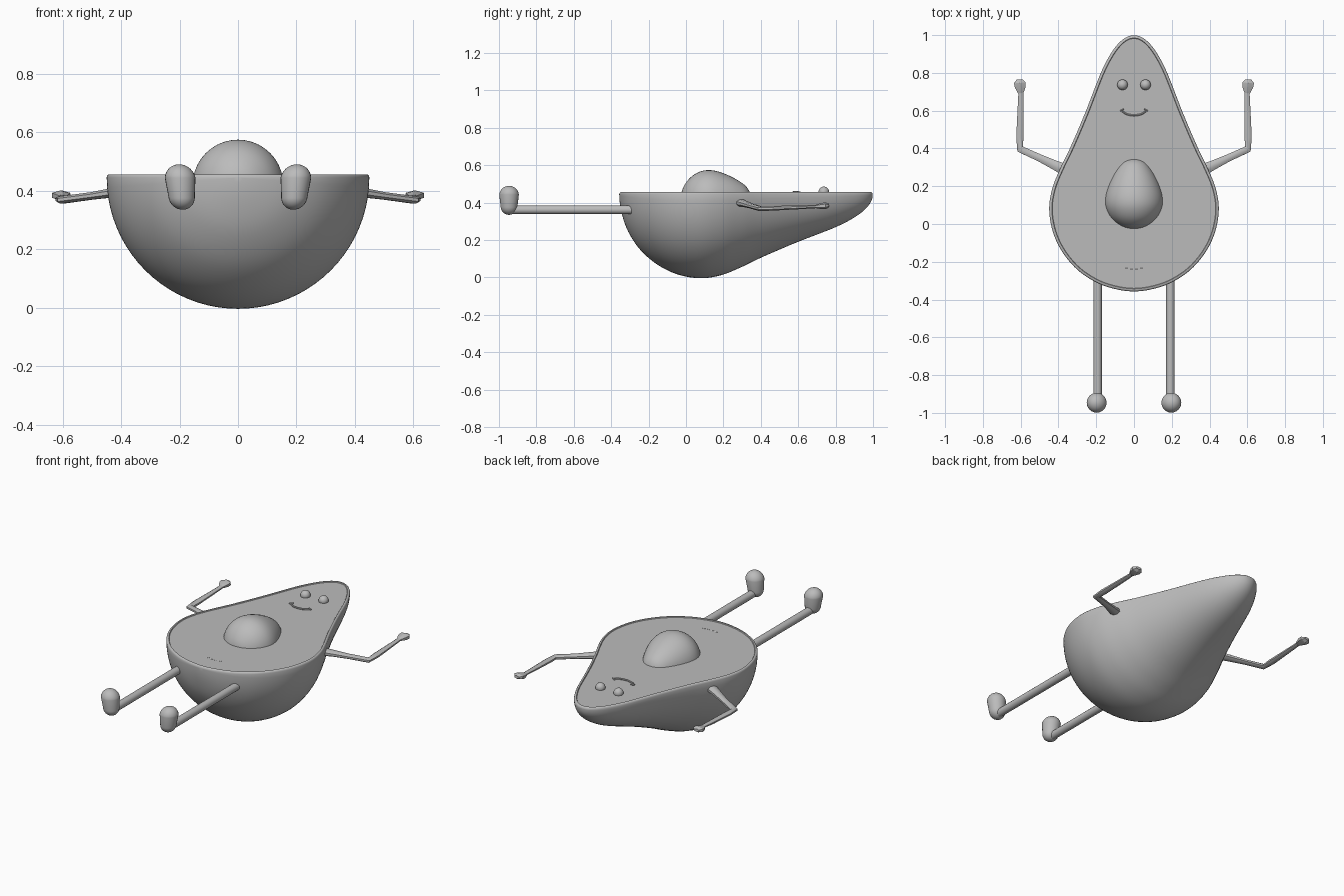
import bpy, bmesh, math
from mathutils import Vector

if "Cube" in bpy.data.objects:
    bpy.data.objects.remove(bpy.data.objects["Cube"])

grey = bpy.data.materials.new("plain grey")
grey.diffuse_color = (0.5, 0.5, 0.5, 1)
grey.use_nodes = True
grey.node_tree.nodes["Principled BSDF"].inputs["Base Color"].default_value = grey.diffuse_color
RIM = 0.445  # height of the cut plane, which is also the lathe axis


def finish(name, bm, angle=40):
    bmesh.ops.remove_doubles(bm, verts=bm.verts, dist=1e-5)
    bmesh.ops.recalc_face_normals(bm, faces=bm.faces)
    me = bpy.data.meshes.new(name)
    bm.to_mesh(me)
    bm.free()
    me.materials.append(grey)
    ob = bpy.data.objects.new(name, me)
    bpy.context.collection.objects.link(ob)
    bpy.ops.object.select_all(action='DESELECT')
    ob.select_set(True)
    bpy.context.view_layer.objects.active = ob
    bpy.ops.object.shade_smooth_by_angle(angle=math.radians(angle))
    return ob


def spline(pts, n=6):
    """Smooth curve through 2D (radius, y) points, mirrored at both poles."""
    p = [Vector(q) for q in pts]
    p = [Vector((-p[1].x, p[1].y))] + p + [Vector((-p[-2].x, p[-2].y))]
    out = []
    for i in range(1, len(p) - 2):
        a, b, c, d = p[i - 1:i + 3]
        for k in range(n):
            t = k / n
            out.append(0.5 * (2 * b + (c - a) * t + (2 * a - 5 * b + 4 * c - d) * t * t
                              + (3 * b - a - 3 * c + d) * t ** 3))
    return out + [p[-2]]


def inset(prof, d):
    """Move the outline inward by d."""
    out = []
    for i, q in enumerate(prof):
        a, b = prof[max(i - 1, 0)], prof[min(i + 1, len(prof) - 1)]
        t = (b - a).normalized()
        if i in (0, len(prof) - 1):
            t = Vector((1 if i else -1, 0)) * (-1)
        v = q + Vector((-t.y, t.x)) * d
        out.append(Vector((max(v.x, 0), v.y)))
    return out


def skin(bm, rows, closed=False):
    vs = [[bm.verts.new(c) for c in r] for r in rows]
    for a, b in zip(vs, vs[1:]):
        n = len(a)
        for i in range(n if closed else n - 1):
            j = (i + 1) % n
            bm.faces.new((a[i], a[j], b[j], b[i]))
    return vs


def tube(bm, rings, sides, flat=1.0):
    """Limb through (point, radius) rings; flat squashes it in z."""
    rows = []
    for i, (c, r) in enumerate(rings):
        a, b = Vector(rings[max(i - 1, 0)][0]), Vector(rings[min(i + 1, len(rings) - 1)][0])
        t = (b - a).normalized()
        u = t.cross(Vector((0, 0, 1))).normalized()
        w = u.cross(t)
        rows.append([Vector(c) + r * (math.cos(k) * u + flat * math.sin(k) * w)
                     for k in [2 * math.pi * (s + 0.5) / sides for s in range(sides)]])
    vs = skin(bm, rows, True)
    bm.faces.new(vs[0])
    bm.faces.new(vs[-1])


# Avocado body: half a lathe around the y axis, with a rounded rim
prof = spline([(0, -0.357), (0.1, -0.344), (0.2, -0.309), (0.3, -0.242), (0.38, -0.147),
               (0.43, -0.04), (0.449, 0.08), (0.432, 0.19), (0.39, 0.295), (0.335, 0.41),
               (0.258, 0.59), (0.18, 0.79), (0.13, 0.89), (0.085, 0.953), (0.04, 0.989), (0, 0.998)])
prof.reverse()  # tip to base, so that the inset points inward
prof = [Vector(p) for p in prof]
bm = bmesh.new()
N = 40
skin(bm, [[(p.x * math.cos(math.pi * k / N), p.y, RIM - p.x * math.sin(math.pi * k / N))
           for k in range(N + 1)] for p in prof])
sgn = 1 if inset(prof, 0.01)[len(prof) // 2].x < prof[len(prof) // 2].x else -1
rim = [(prof, RIM)] + [(inset(prof, sgn * d), z) for d, z in
                       ((0.002, 0.452), (0.006, 0.456), (0.014, 0.456), (0.017, 0.451))]
for s in (1, -1):
    skin(bm, [[(s * p.x, p.y, z) for p in loop] for loop, z in rim])
finish("avocado_skin", bm, 50)

# Flat cut flesh
bm = bmesh.new()
skin(bm, [[(-p.x, p.y, 0.4515), (p.x, p.y, 0.4515)] for p in inset(prof, sgn * 0.016)])
finish("flesh", bm)

# Egg-shaped stone
egg = spline([(0, -0.027), (0.06, -0.016), (0.115, 0.023), (0.147, 0.075), (0.155, 0.13),
              (0.14, 0.195), (0.105, 0.27), (0.06, 0.328), (0, 0.348)])
bm = bmesh.new()
skin(bm, [[(p.x * math.cos(2 * math.pi * k / 40), p.y, 0.419 + p.x * math.sin(2 * math.pi * k / 40))
           for k in range(40)] for p in egg], True)
finish("stone", bm, 60)

# Smile with small ticks at its ends
bm = bmesh.new()
arc = [math.radians(-155 + 130 * k / 16) for k in range(17)]
tube(bm, [((0.07 * math.cos(a), 0.618 + 0.043 * math.sin(a), 0.457), 0.005) for a in arc], 8)
for s in (1, -1):
    tube(bm, [((s * 0.054, 0.609, 0.457), 0.004), ((s * 0.073, 0.598, 0.457), 0.004)], 8)
finish("smile", bm)

# Faint dashes low on the belly
bm = bmesh.new()
for x, y in ((-0.04, -0.232), (-0.012, -0.237), (0.012, -0.237), (0.04, -0.232)):
    tube(bm, [((x - 0.008, y, 0.451), 0.003), ((x + 0.008, y, 0.451), 0.003)], 6)
finish("belly_dashes", bm)

for s, side in ((1, "right"), (-1, "left")):
    # Eye
    bm = bmesh.new()
    bmesh.ops.create_uvsphere(bm, u_segments=24, v_segments=14, radius=0.028)
    bmesh.ops.translate(bm, verts=bm.verts, vec=(s * 0.061, 0.737, 0.458))
    finish(side + "_eye", bm, 60)

    # Bent arm with a faceted fist
    bm = bmesh.new()
    tube(bm, [((s * 0.35, 0.28, 0.402), 0.036), ((s * 0.42, 0.312, 0.394), 0.027),
              ((s * 0.5, 0.35, 0.382), 0.021), ((s * 0.603, 0.397, 0.368), 0.021),
              ((s * 0.604, 0.46, 0.37), 0.021), ((s * 0.601, 0.6, 0.375), 0.017),
              ((s * 0.599, 0.695, 0.379), 0.014)], 8, 0.65)
    finish(side + "_arm", bm)
    bm = bmesh.new()
    tube(bm, [((s * 0.599, 0.69, 0.379), 0.015), ((s * 0.602, 0.725, 0.382), 0.033),
              ((s * 0.605, 0.748, 0.384), 0.035), ((s * 0.606, 0.765, 0.385), 0.018)], 6, 0.5)
    finish(side + "_hand", bm, 25)

    # Straight leg
    bm = bmesh.new()
    tube(bm, [((s * 0.193, -0.22, 0.362), 0.023), ((s * 0.193, -0.93, 0.362), 0.023)], 16)
    finish(side + "_leg", bm)

    # Foot: a tapered capsule, ball end up
    bm = bmesh.new()
    rows = []
    for k in range(25):
        a = math.pi * (k / 24 - 0.5)
        r, zc = (0.053, 0.437) if k > 12 else (0.045, 0.38)
        t = (zc + r * math.sin(a) - 0.335) / 0.155
        cx = s * 0.193 + 0.012 * (t - 0.3) * s
        rows.append([(cx + r * math.cos(a) * math.cos(2 * math.pi * j / 24),
                      -0.946 + r * math.cos(a) * math.sin(2 * math.pi * j / 24),
                      zc + r * math.sin(a)) for j in range(24)])
    skin(bm, rows, True)
    finish(side + "_foot", bm, 60)
